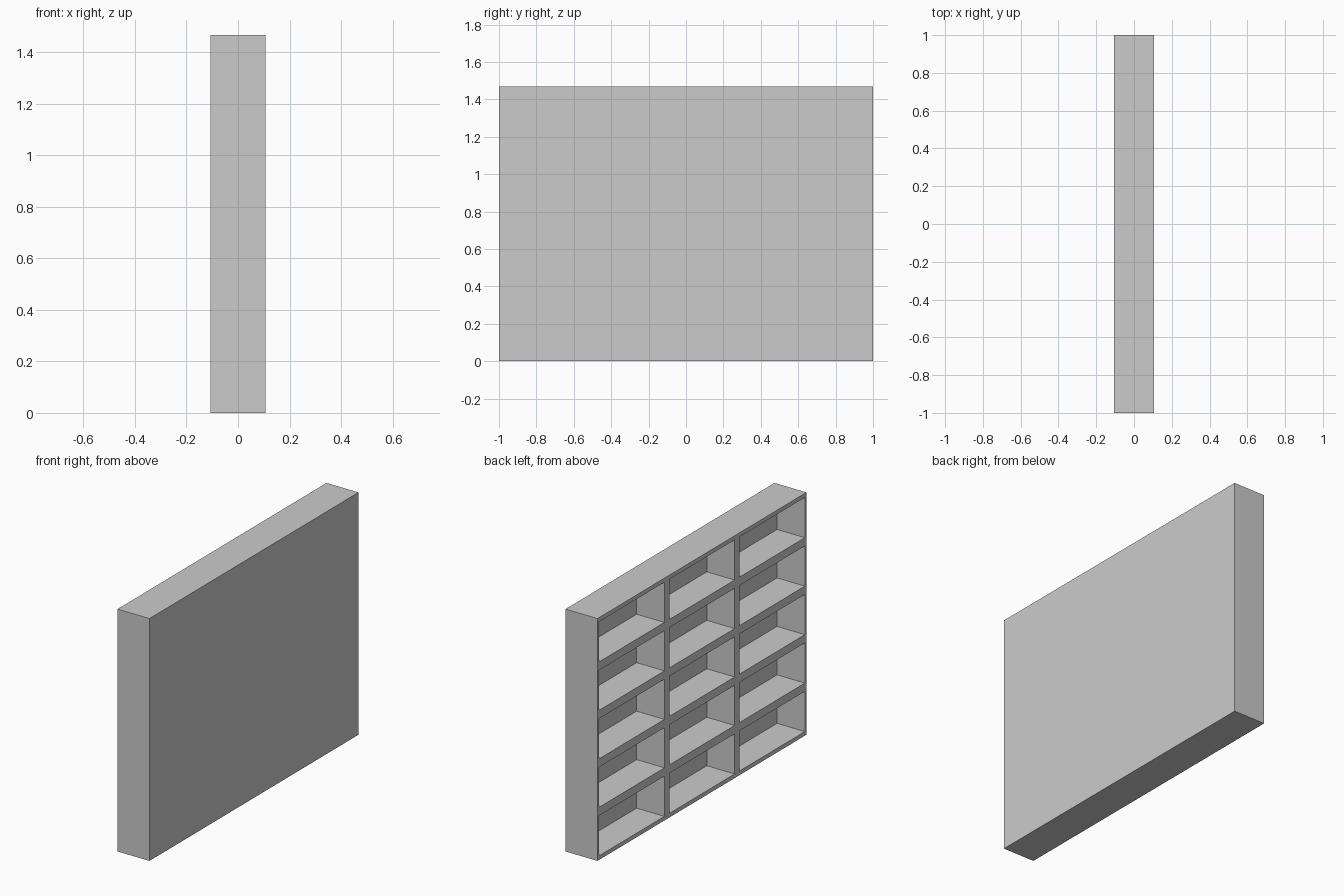
import bpy, bmesh
from mathutils import Vector

if "Cube" in bpy.data.objects:
    bpy.data.objects.remove(bpy.data.objects["Cube"])

DEPTH, HEIGHT, LENGTH = 0.214, 1.468, 2.0
COLS, COL_PITCH, CELL_W = 3, 0.672, 0.625
ROWS, ROW_PITCH, CELL_H = 5, 0.2936, 0.243
CELL_DEPTH = 0.186


def cell_lines(count, pitch, size, total, start):
    """Edges of all compartments along one axis, including the outer edges."""
    lines = [start]
    for i in range(count):
        mid = start + total / 2 + (i - (count - 1) / 2) * pitch
        lines += [mid - size / 2, mid + size / 2]
    return lines + [start + total]


ys = cell_lines(COLS, COL_PITCH, CELL_W, LENGTH, -LENGTH / 2)
zs = cell_lines(ROWS, ROW_PITCH, CELL_H, HEIGHT, 0)

bm = bmesh.new()

# Open face of the shelf: odd grid squares are the compartments
grid = [[bm.verts.new((-DEPTH / 2, y, z)) for z in zs] for y in ys]
cells, rim = [], []
for i in range(len(ys) - 1):
    for j in range(len(zs) - 1):
        f = bm.faces.new((grid[i][j], grid[i][j + 1], grid[i + 1][j + 1], grid[i + 1][j]))
        (cells if i % 2 and j % 2 else rim).append(f)

# Outer walls and solid back panel
border = [e for e in bm.edges if e.is_boundary]
ext = bmesh.ops.extrude_edge_only(bm, edges=border)["geom"]
bmesh.ops.translate(bm, vec=Vector((DEPTH, 0, 0)),
                    verts=[g for g in ext if isinstance(g, bmesh.types.BMVert)])
bmesh.ops.contextual_create(bm, geom=[e for e in bm.edges if e.is_boundary])

# Recessed compartments
for f in cells:
    new = bmesh.ops.extrude_discrete_faces(bm, faces=[f])["faces"][0]
    bmesh.ops.translate(bm, vec=Vector((CELL_DEPTH, 0, 0)), verts=new.verts)

# Merge flat strips and make normals consistent
bmesh.ops.dissolve_limit(bm, angle_limit=0.01, verts=bm.verts, edges=bm.edges)
bmesh.ops.recalc_face_normals(bm, faces=bm.faces)

mesh = bpy.data.meshes.new("compartment_shelf")
bm.to_mesh(mesh)
bm.free()
bpy.context.collection.objects.link(bpy.data.objects.new("compartment_shelf", mesh))
